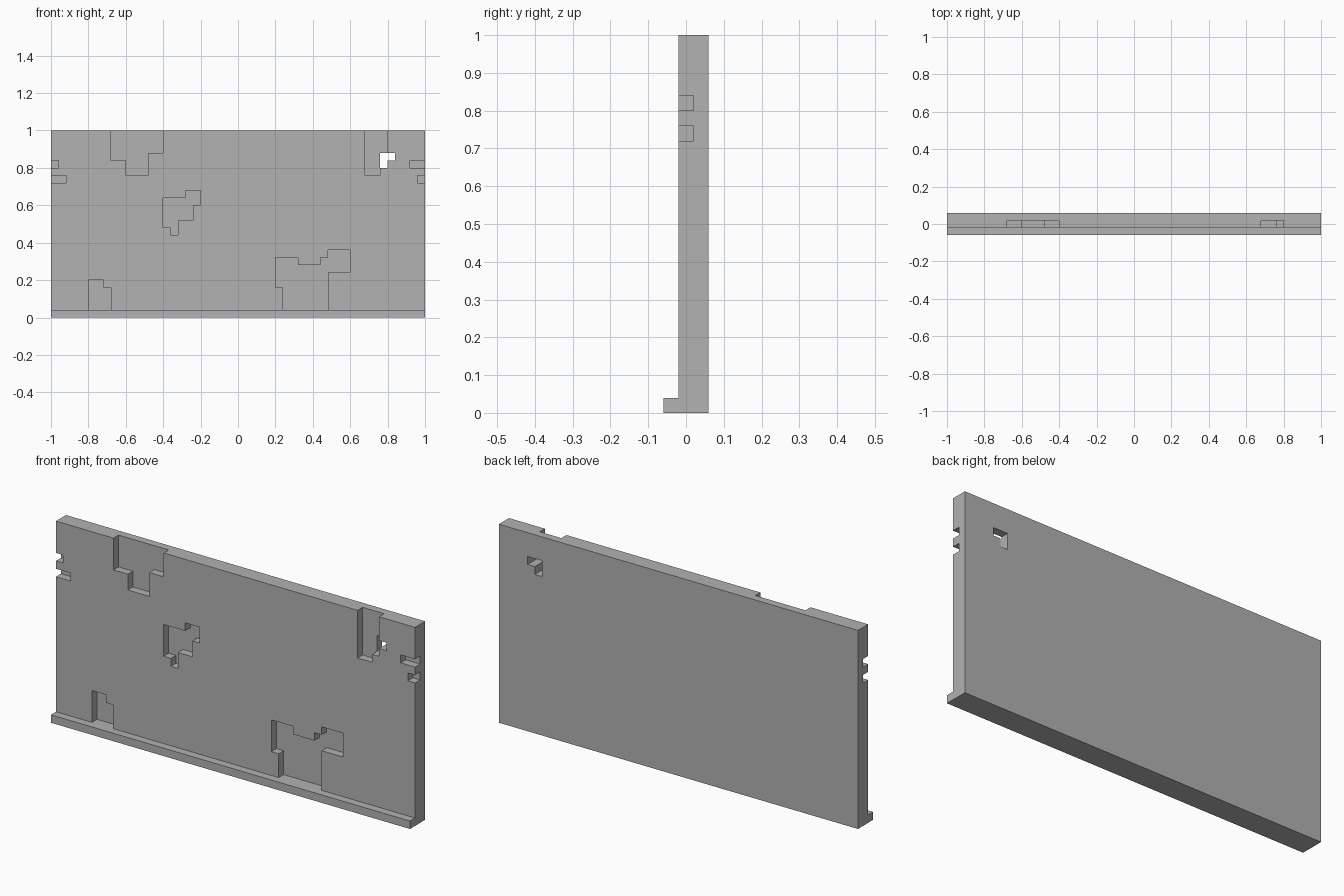
import bpy
import bmesh

if "Cube" in bpy.data.objects:
    bpy.data.objects.remove(bpy.data.objects["Cube"], do_unlink=True)

U = 0.04  # masonry grid unit

stone = bpy.data.materials.new("plain_grey")
stone.use_nodes = True
GREY = (0.445, 0.445, 0.445, 1)
stone.diffuse_color = GREY
stone.node_tree.nodes["Principled BSDF"].inputs["Base Color"].default_value = GREY


def prism(name, points, direction):
    """Extrude a closed outline of grid points along a direction, in grid units."""
    bm = bmesh.new()
    face = bm.faces.new([bm.verts.new([c * U for c in p]) for p in points])
    out = bmesh.ops.extrude_face_region(bm, geom=[face])
    for v in out["geom"]:
        if isinstance(v, bmesh.types.BMVert):
            for i in range(3):
                v.co[i] = (round(v.co[i] / U * 2) / 2 + direction[i]) * U
    bmesh.ops.recalc_face_normals(bm, faces=bm.faces)
    mesh = bpy.data.meshes.new(name)
    bm.to_mesh(mesh)
    bm.free()
    mesh.materials.append(stone)
    obj = bpy.data.objects.new(name, mesh)
    bpy.context.collection.objects.link(obj)
    return obj


# Wall slab with its projecting foot ledge, as one L-shaped profile
profile = [(-1.5, 0), (1.5, 0), (1.5, 25), (-0.5, 25), (-0.5, 1), (-1.5, 1)]
wall = prism("wall_panel", [(-25, y, z) for y, z in profile], (50, 0, 0))


def cut(name, outline, back=0.5):
    """Recess an x-z outline into the front of the wall, as deep as y = back."""
    cutter = prism(name, [(x, -3, z) for x, z in outline], (0, back + 3, 0))
    cutter.hide_render = True
    cutter.hide_set(True)
    cutter.display_type = 'WIRE'
    mod = wall.modifiers.new(name, 'BOOLEAN')
    mod.operation = 'DIFFERENCE'
    mod.solver = 'EXACT'
    mod.object = cutter


def box(x0, x1, z0, z1):
    return [(x0, z0), (x1, z0), (x1, z1), (x0, z1)]


# Broken areas along the top edge
cut("top_left_recess", [(-17, 27), (-17, 21), (-15, 21), (-15, 19),
                        (-12, 19), (-12, 22), (-10, 22), (-10, 27)])
cut("top_right_recess", [(17, 27), (17, 19), (19, 19), (19, 20),
                         (20, 20), (20, 27)])

# Broken area in the middle
cut("middle_recess", [(-10, 16), (-7, 16), (-7, 17), (-5, 17), (-5, 15),
                      (-6, 15), (-6, 13), (-8, 13), (-8, 11), (-9, 11),
                      (-9, 12), (-10, 12)])

# Broken areas standing on the ledge
cut("lower_right_recess", [(5, 8), (8, 8), (8, 7), (11, 7), (11, 8), (12, 8),
                           (12, 9), (15, 9), (15, 6), (12, 6), (12, 1),
                           (6, 1), (6, 4), (5, 4)])
cut("lower_left_recess", [(-20, 1), (-20, 5), (-18, 5), (-18, 4),
                          (-17, 4), (-17, 1)])

# Slots in both ends
cut("left_upper_slot", box(-27, -24, 20, 21))
cut("left_lower_slot", box(-27, -23, 18, 19))
cut("right_upper_slot", box(23, 27, 20, 21))
cut("right_lower_slot", box(24, 27, 18, 19))

# Small hole right through the wall
cut("through_hole", [(19, 20), (20, 20), (20, 21), (21, 21), (21, 22), (19, 22)], 3)

# Apply all cuts, then remove the cutters
bpy.context.view_layer.update()
final = bpy.data.meshes.new_from_object(
    wall.evaluated_get(bpy.context.evaluated_depsgraph_get()))
cutters = [m.object for m in wall.modifiers]
wall.modifiers.clear()
wall.data = final
for cutter in cutters:
    bpy.data.objects.remove(cutter, do_unlink=True)
